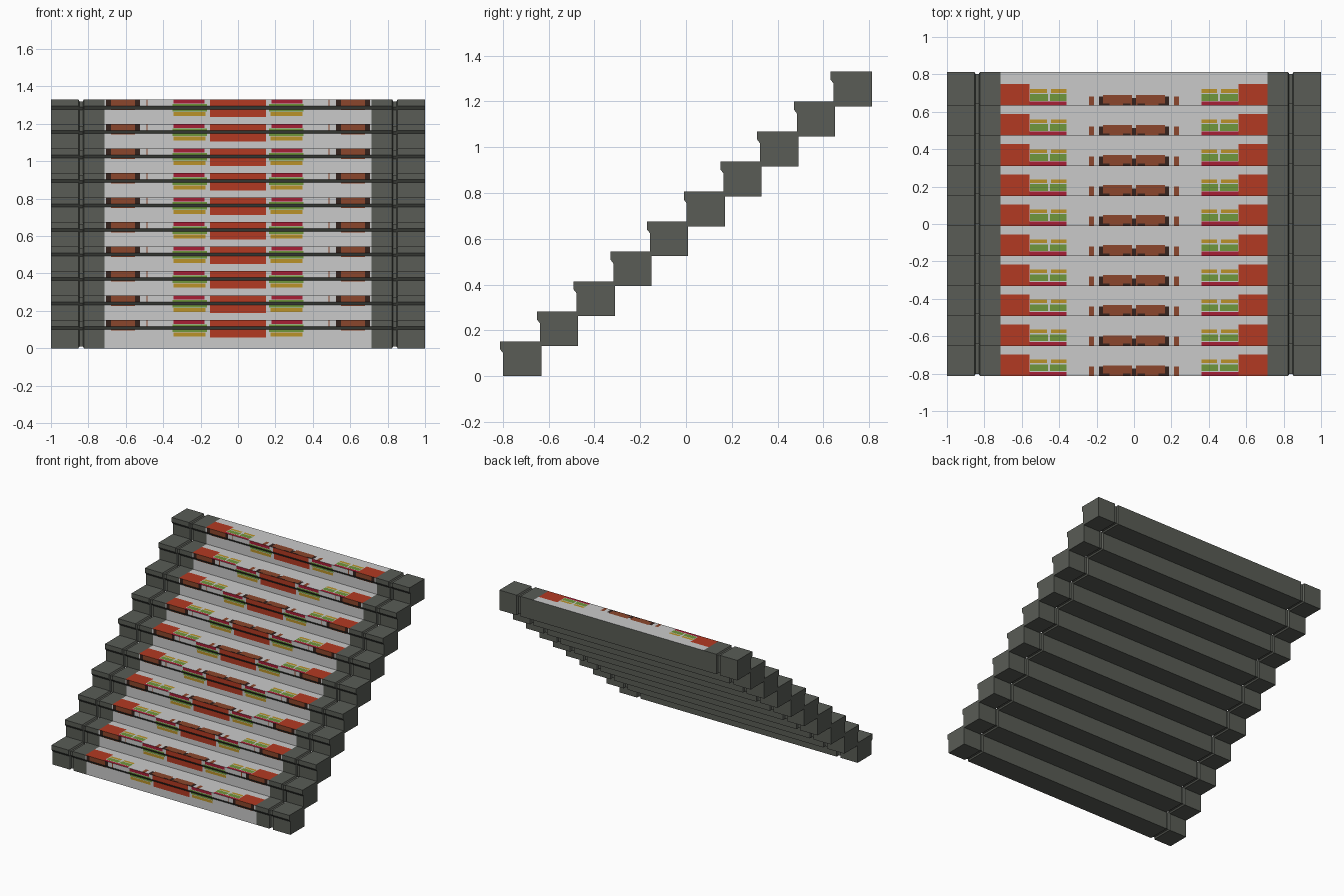
import bpy, bmesh

if "Cube" in bpy.data.objects:
    bpy.data.objects.remove(bpy.data.objects["Cube"])

STEPS = 10
DEPTH, HEIGHT = 0.18, 0.152          # one step block, nosing included
RUN, RISE = (1.625 - DEPTH) / 9, (1.33 - HEIGHT) / 9
NOSE, NOSE_END, LIP = 0.035, 0.052, 0.013
CARPET = 0.715                       # half width of the runner

COLOURS = [
    ("dark_stone", (0.10, 0.107, 0.092)),
    ("light_grey_carpet", (0.59, 0.59, 0.59)),
    ("rust_red", (0.45, 0.042, 0.016)),
    ("crimson", (0.39, 0.013, 0.035)),
    ("leaf_green", (0.16, 0.31, 0.045)),
    ("gold", (0.49, 0.29, 0.022)),
    ("brown", (0.26, 0.061, 0.025)),
    ("dark_brown", (0.036, 0.016, 0.012)),
]
STONE, GREY, RED, CRIMSON, GREEN, GOLD, BROWN, DARK = range(8)
mats = []
for name, c in COLOURS:
    m = bpy.data.materials.new(name)
    m.diffuse_color = (*c, 1)
    m.use_nodes = True
    m.node_tree.nodes["Principled BSDF"].inputs["Base Color"].default_value = m.diffuse_color
    mats.append(m)

# Carpet pattern, mirrored in x: (x0, x1, distance from nosing edge 0, 1, colour); first match wins
TOP = [
    (0.56, CARPET, 0, 0.115, RED),
    (0.36, 0.56, 0, 0.022, CRIMSON),
    (0.36, 0.45, 0.026, 0.062, GREEN), (0.46, 0.555, 0.026, 0.062, GREEN),
    (0.36, 0.445, 0.068, 0.088, GOLD), (0.465, 0.555, 0.068, 0.088, GOLD),
    (0.215, 0.24, 0, 0.05, BROWN),
    (0.165, 0.187, 0, 0.05, DARK), (0.02, 0.06, 0, 0.012, DARK), (0.13, 0.165, 0, 0.012, DARK),
    (0, 0.012, 0, 0.04, DARK),
    (0.012, 0.165, 0, 0.057, BROWN),
]
FRONT = [
    (0, 0.15, 0, 0.093, RED),
    (0.18, 0.345, 0, 0.022, CRIMSON),
    (0.165, 0.35, 0.025, 0.065, GREEN),
    (0.175, 0.345, 0.068, 0.088, GOLD),
    (0.483, 0.489, 0, 0.05, BROWN),
    (0.525, 0.55, 0, 0.05, DARK), (0.68, 0.705, 0, 0.05, DARK),
    (0.55, 0.68, 0, 0.056, BROWN),
]


def colour_at(kind, x, d):
    if abs(x) > CARPET or kind in ("slant", "body"):
        return STONE
    for x0, x1, d0, d1, col in (TOP if kind == "top" else FRONT):
        if x0 < abs(x) < x1 and d0 < d < d1:
            return col
    return GREY


def cuts(table, extra):
    return sorted({v for r in table for v in r[2:4]} | set(extra))


# Profile of a step: (y, z, kind and distance of the segment starting at this point)
top_cuts = cuts(TOP, [0, DEPTH])
front_cuts = cuts(FRONT, [0, NOSE, NOSE_END, HEIGHT])
profile = []
for a, b in reversed(list(zip(top_cuts, top_cuts[1:]))):
    profile.append((b, HEIGHT, "top", (a + b) / 2))
for a, b in zip(front_cuts, front_cuts[1:]):
    f = min(max((a - NOSE) / (NOSE_END - NOSE), 0), 1)
    mid = (a + b) / 2
    profile.append((f * LIP, HEIGHT - a, "slant" if NOSE < mid < NOSE_END else "front", mid))
profile += [(LIP, 0, "body", 0), (DEPTH, 0, "body", 0)]

# Cross-sections along x: (x, inset); the inset pair forms the end groove
half = [(x, 0) for x in sorted({v for r in TOP + FRONT for v in r[:2]} | {CARPET}) if x > 0]
half += [(0.824, 0), (0.83, 0.01), (0.847, 0.01), (0.854, 0), (1.0, 0)]
sections = [(-x, i) for x, i in reversed(half)] + [(0, 0)] + half


def build_step(k):
    bm = bmesh.new()
    y0, z0 = -0.8125 + k * RUN, k * RISE
    rings = []
    for x, inset in sections:
        sy, sz = 1 - 2 * inset / DEPTH, 1 - 2 * inset / HEIGHT
        rings.append([bm.verts.new((x, y0 + DEPTH / 2 + (y - DEPTH / 2) * sy,
                                    z0 + HEIGHT / 2 + (z - HEIGHT / 2) * sz))
                      for y, z, _, _ in profile])
    n = len(profile)
    for i in range(len(rings) - 1):
        xm = (sections[i][0] + sections[i + 1][0]) / 2
        for j in range(n):
            a, b = rings[i], rings[i + 1]
            f = bm.faces.new((a[j], a[(j + 1) % n], b[(j + 1) % n], b[j]))
            f.material_index = colour_at(profile[j][2], xm, profile[j][3])
    bm.faces.new(rings[0])
    bm.faces.new(rings[-1])
    bmesh.ops.recalc_face_normals(bm, faces=bm.faces[:])
    me = bpy.data.meshes.new(f"stair_step_{k + 1}")
    bm.to_mesh(me)
    bm.free()
    for m in mats:
        me.materials.append(m)
    bpy.context.collection.objects.link(bpy.data.objects.new(me.name, me))


for k in range(STEPS):
    build_step(k)
